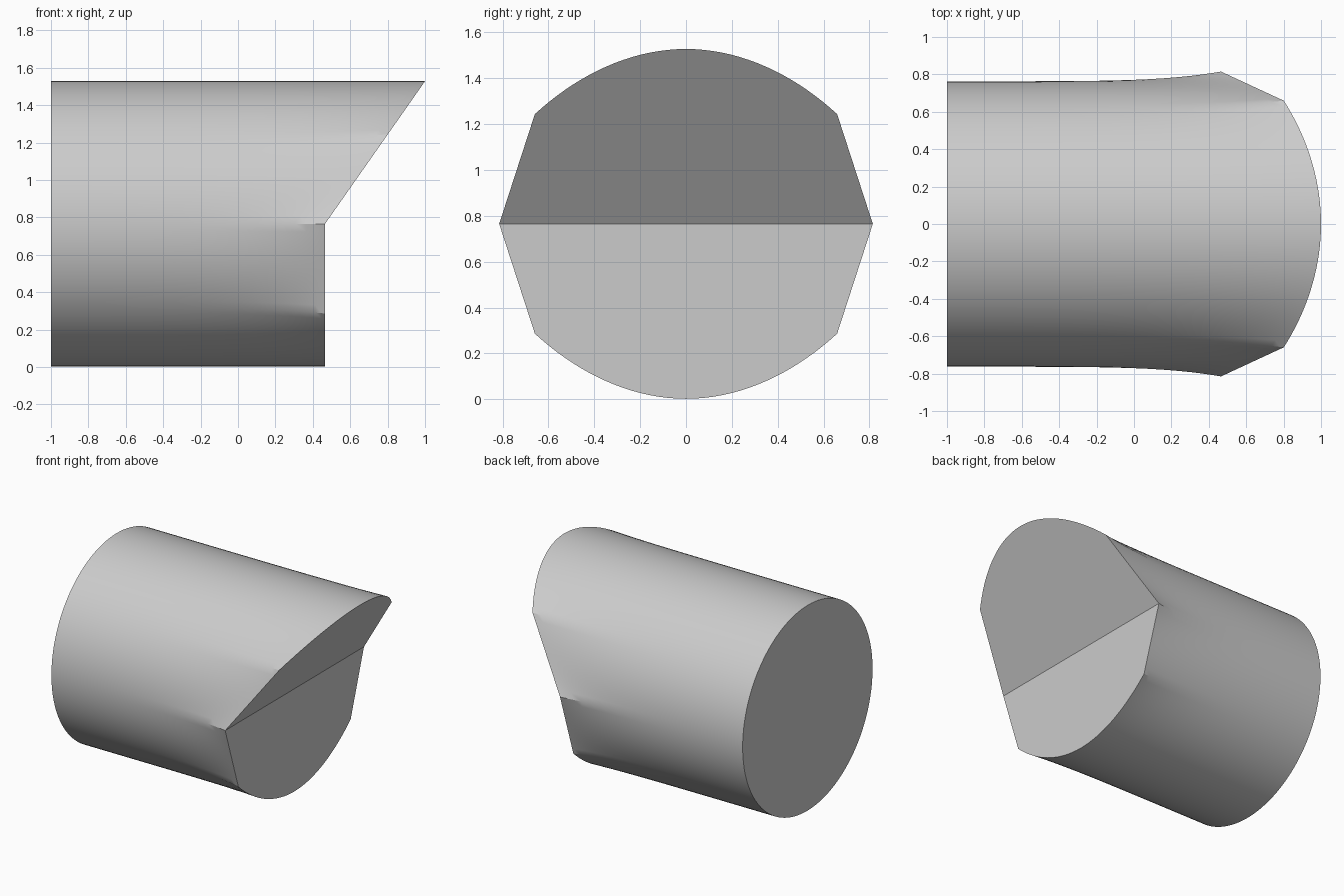
import bpy, bmesh
from math import cos, sin, pi, degrees, radians

if "Cube" in bpy.data.objects:
    bpy.data.objects.remove(bpy.data.objects["Cube"])

R, C = 0.763, 0.765           # barrel radius and axis height
CORNER = 0.815                # radius of the flared corners at the cut end
SEG, RINGS = 120, 16


def end_radius(a):
    """Radius of the cut end: straight facets at the sides, arcs above and below."""
    d = degrees(a) % 180
    d = min(d, 180 - d)
    if d <= 36:
        return CORNER * cos(radians(18)) / cos(radians(d - 18))
    return R + (CORNER - R) * ((90 - d) / 54) ** 3


bm = bmesh.new()
rings = []
for j in range(RINGS + 1):
    t = 1 - (1 - j / RINGS) ** 1.6      # rings gather near the flare
    ring = []
    for i in range(SEG):
        a = 2 * pi * i / SEG
        re = end_radius(a)
        r = R + (re - R) * t ** 5
        x_end = 0.465 + max(0, re * sin(a)) * 0.535 / R
        ring.append(bm.verts.new((-1 + (x_end + 1) * t, r * cos(a), C + r * sin(a))))
    rings.append(ring)

# Barrel wall
for p, q in zip(rings, rings[1:]):
    for i in range(SEG):
        k = (i + 1) % SEG
        bm.faces.new((p[i], p[k], q[k], q[i]))

# Flat back, slanted upper and upright lower end faces
bm.faces.new(rings[0])
end, h = rings[-1], SEG // 2
bm.faces.new(end[:h + 1])
bm.faces.new(end[h:] + end[:1])
bmesh.ops.recalc_face_normals(bm, faces=bm.faces)

mesh = bpy.data.meshes.new("flared_barrel")
bm.to_mesh(mesh)
bm.free()
barrel = bpy.data.objects.new("flared_barrel", mesh)
bpy.context.collection.objects.link(barrel)
bpy.context.view_layer.objects.active = barrel
barrel.select_set(True)
bpy.ops.object.shade_smooth_by_angle(angle=radians(25))
